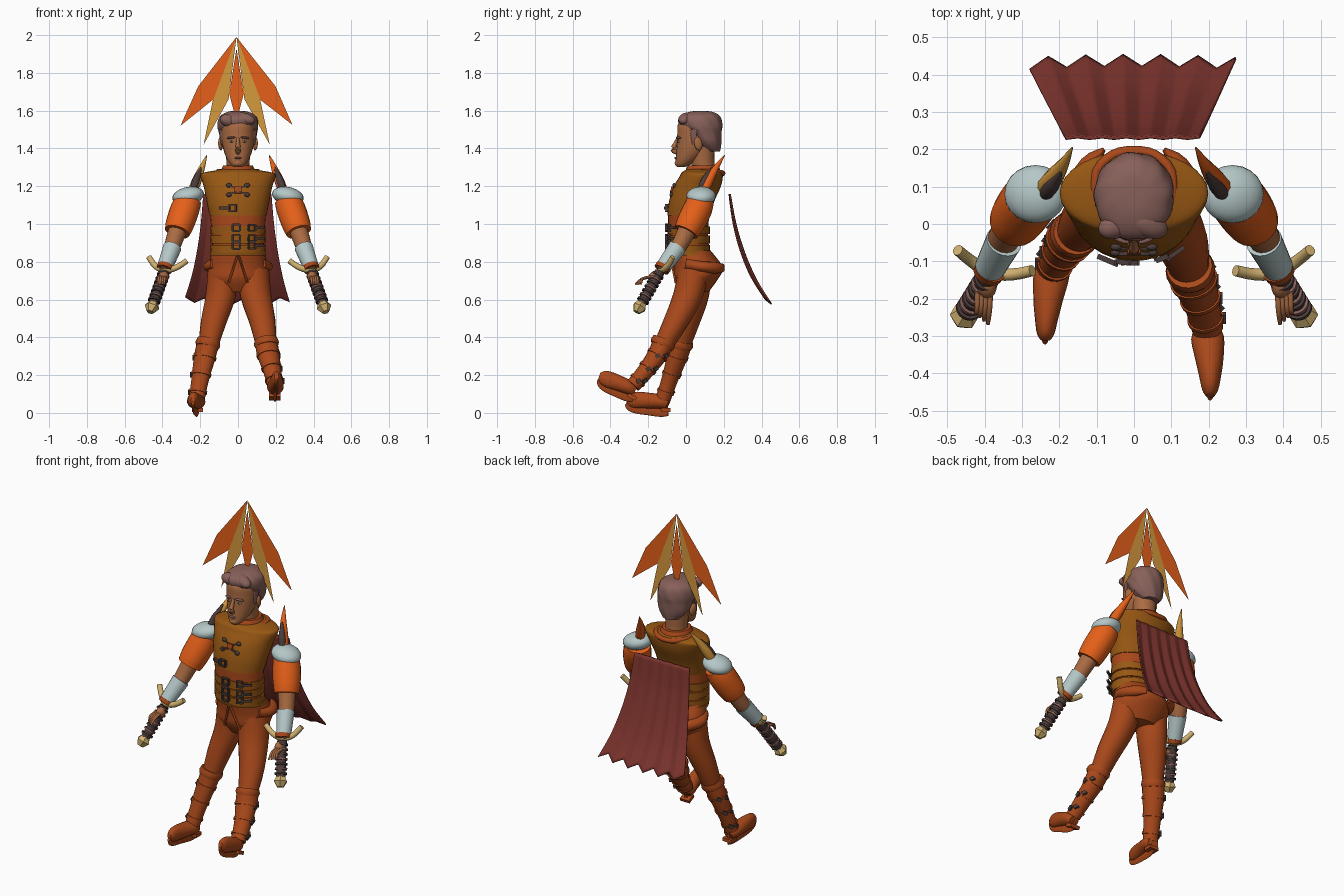
import bpy, bmesh, math
from mathutils import Vector, Matrix, Euler

if "Cube" in bpy.data.objects:
    bpy.data.objects.remove(bpy.data.objects["Cube"])


def material(name, hexcode):
    lin = [(int(hexcode[i:i + 2], 16) / 255) ** 2.2 for i in (0, 2, 4)] + [1]
    m = bpy.data.materials.new(name)
    m.use_nodes = True
    m.diffuse_color = lin
    m.node_tree.nodes["Principled BSDF"].inputs["Base Color"].default_value = lin
    return m


SKIN = material("skin", "A86A44")
HAIR = material("hair", "86605A")
VEST = material("vest_brown", "96581A")
RUST = material("rust_leather", "A84A20")
ORANGE = material("orange_cloth", "E4601F")
AMBER = material("amber_feather", "D4983F")
STEEL = material("pale_steel", "B4C6C6")
CAPE = material("cape_red", "7A3630")
BONE = material("pale_gold", "D0B070")
DARK = material("dark_trim", "4C3E3C")


def finish(name, bm, mat, smooth=True):
    bmesh.ops.recalc_face_normals(bm, faces=bm.faces)
    me = bpy.data.meshes.new(name)
    bm.to_mesh(me)
    bm.free()
    me.materials.append(mat)
    ob = bpy.data.objects.new(name, me)
    bpy.context.collection.objects.link(ob)
    if smooth:
        bpy.ops.object.select_all(action="DESELECT")
        ob.select_set(True)
        bpy.context.view_layer.objects.active = ob
        bpy.ops.object.shade_smooth_by_angle(angle=math.radians(45))
    return ob


def spline(pts, steps):
    """Catmull-Rom through points of any dimension."""
    v = [Vector(p) for p in pts]
    out = []
    for i in range(len(v) - 1):
        a, b, c, d = v[max(i - 1, 0)], v[i], v[i + 1], v[min(i + 2, len(v) - 1)]
        for s in range(steps):
            t = s / steps
            out.append(0.5 * (2 * b + (c - a) * t + (2 * a - 5 * b + 4 * c - d) * t * t
                              + (3 * b - a - 3 * c + d) * t ** 3))
    return out + [v[-1]]


def loft(name, mat, pts, sides=20, steps=3, level=False, up="X", ripple=0, waves=9):
    """Rings of (x, y, z, rx, ry) joined into a closed skin."""
    pts = spline([p if len(p) == 5 else (*p, p[3]) for p in pts], steps)
    bm = bmesh.new()
    rings = []
    for i, p in enumerate(pts):
        tangent = pts[min(i + 1, len(pts) - 1)].xyz - pts[max(i - 1, 0)].xyz
        rot = Matrix.Identity(3) if level else tangent.to_track_quat("Z", up).to_matrix()
        ring = []
        for k in range(sides):
            a = math.tau * k / sides
            f = 1 + ripple * math.sin(waves * a + i * 0.5)
            off = Vector((p[3] * f * math.cos(a), p[4] * f * math.sin(a), 0))
            ring.append(bm.verts.new(p.xyz + rot @ off))
        rings.append(ring)
    for r, q in zip(rings, rings[1:]):
        for k in range(sides):
            n = (k + 1) % sides
            bm.faces.new((r[k], r[n], q[n], q[k]))
    bm.faces.new(rings[0])
    bm.faces.new(rings[-1])
    return finish(name, bm, mat)


def stack(name, mat, rows, **kw):
    """Level loft on the centre line from rows of (z, y, rx, ry)."""
    return loft(name, mat, [(0, y, z, rx, ry) for z, y, rx, ry in rows], level=True, **kw)


def ball(name, mat, loc, size, rot=(0, 0, 0)):
    bm = bmesh.new()
    m = Matrix.LocRotScale(Vector(loc), Euler(rot), Vector(size))
    bmesh.ops.create_uvsphere(bm, u_segments=20, v_segments=12, radius=1, matrix=m)
    return finish(name, bm, mat)


def box(name, mat, loc, size, rot=(0, 0, 0)):
    bm = bmesh.new()
    bmesh.ops.create_cube(bm, size=1, matrix=Matrix.LocRotScale(Vector(loc), Euler(rot), Vector(size)))
    return finish(name, bm, mat, False)


# Torso: hips, wrapped waist, vest and collar
stack("hips", RUST, [(.64, .05, .10, .07), (.71, .055, .16, .115), (.77, .065, .158, .13),
                     (.86, .025, .138, .105)], sides=28)
stack("waist_wrap", RUST, [(.84, .02, .136, .106), (.95, .012, .14, .105), (1.07, .015, .15, .11)], sides=28)
stack("vest", VEST, [(1.045, .015, .151, .114), (1.12, .03, .166, .12), (1.2, .06, .182, .125),
                     (1.25, .08, .198, .115), (1.27, .085, .19, .11), (1.282, .09, .13, .1),
                     (1.29, .09, .09, .085)], sides=32)
stack("collar", RUST, [(1.265, .09, .098, .098), (1.295, .09, .086, .088), (1.31, .09, .078, .08)])
loft("collar_roll", RUST, [(-.105, .06, 1.275, .011), (-.1, .14, 1.28, .013), (-.055, .185, 1.272, .014),
                           (0, .195, 1.268, .014), (.055, .185, 1.272, .014), (.1, .14, 1.28, .013),
                           (.105, .06, 1.275, .011)], up="Y", sides=10)
for z in (.868, .918, .968):
    stack("waist_strap", VEST, [(z - .02, .014, .145, .112), (z + .02, .014, .147, .113)], sides=28, steps=1)
stack("vest_hem", VEST, [(.832, .024, .148, .113), (.85, .02, .147, .113)], sides=28, steps=1)


def front_y(x, z):
    return (.012 if z < 1.1 else .04) - .116 * math.sqrt(1 - (x / .17) ** 2)


def buckle(x, z, w, h):
    y = front_y(x, z)
    turn = (0, 0, x * 5)
    for s in (-1, 1):
        box("buckle_side", DARK, (x + s * w / 2, y, z), (.01, .014, h), turn)
        box("buckle_bar", DARK, (x, y, z + s * h / 2), (w, .014, .009), turn)


# Buckles down the front and frog fastenings on the chest
for z in (.885, .925, .98):
    buckle(-.01, z, .04, .035)
    buckle(.075, z, .035, .03)
    box("strap_tongue", DARK, (.115, front_y(.115, z) - .002, z), (.05, .012, .012), (0, 0, .6))
buckle(-.03, 1.085, .035, .035)
box("chest_strap", DARK, (-.07, front_y(-.07, 1.085) - .004, 1.085), (.06, .014, .014), (0, 0, -.4))
for z in (1.155, 1.205):
    for s in (-1, 1):
        y = front_y(.04, z) - .004 + (z - 1.155) * .3
        ball("frog_knot", DARK, (s * .048, y, z), (.015, .01, .012))
        box("frog_cord", DARK, (s * .025, y - .002, z + (1.18 - z) * .4), (.04, .012, .009), (0, s * (z - 1.18) * -14, 0))
box("chest_clasp", RUST, (0, -.075, 1.18), (.035, .012, .035), (-.2, 0, 0))

# Head, face and hair
loft("neck", SKIN, [(0, .10, 1.22, .066), (0, .09, 1.3, .06), (0, .085, 1.41, .068)])
stack("head", SKIN, [(1.302, -.026, .022, .02), (1.318, -.012, .042, .043), (1.36, .018, .066, .071),
                     (1.42, .043, .083, .092), (1.48, .05, .089, .096), (1.53, .05, .086, .092),
                     (1.57, .06, .06, .06)], sides=24)
stack("hair", HAIR, [(1.385, .14, .05, .04), (1.43, .115, .088, .072), (1.485, .095, .101, .094),
                     (1.515, .08, .107, .112), (1.555, .072, .103, .114), (1.58, .075, .085, .094),
                     (1.595, .08, .05, .055), (1.598, .08, .02, .02)], sides=54, ripple=.02)
ball("hair_sweep", HAIR, (-.045, -.002, 1.545), (.055, .036, .034), (0, .3, .4))
ball("hair_sweep", HAIR, (.035, .0, 1.558), (.06, .036, .03), (0, .25, -.4))
loft("nose", SKIN, [(0, -.042, 1.455, .008), (0, -.056, 1.425, .011), (0, -.068, 1.395, .015),
                    (0, -.05, 1.378, .012)], sides=12)
ball("lips", HAIR, (0, -.05, 1.35), (.02, .012, .006))
ball("chin", SKIN, (0, -.036, 1.322), (.028, .024, .02))
for s in (-1, 1):
    ball("ear", SKIN, (s * .092, .065, 1.425), (.012, .022, .036), (.2, 0, s * .3))
    ball("eye", STEEL, (s * .034, -.038, 1.436), (.013, .007, .005), (0, 0, s * .35))
    ball("iris", DARK, (s * .034, -.042, 1.436), (.005, .004, .005))
    ball("eyebrow", HAIR, (s * .037, -.04, 1.457), (.026, .009, .006), (0, s * .1, s * .4))
    loft("sideburn", HAIR, [(s * .09, .04, 1.5, .01, .022), (s * .084, .042, 1.42, .006, .01)], sides=10)

# Crest: five flat kite feathers fanning down from one apex
feathers = [(ORANGE, 1.99, (-.21, 1.73), (-.305, 1.52), (-.13, 1.66)),
            (AMBER, 1.99, (-.13, 1.67), (-.182, 1.42), (-.05, 1.66)),
            (ORANGE, 1.93, (-.046, 1.69), (-.008, 1.54), (.03, 1.69)),
            (AMBER, 1.99, (.034, 1.66), (.168, 1.42), (.115, 1.67)),
            (ORANGE, 1.99, (.115, 1.66), (.288, 1.525), (.198, 1.73))]
for mat, apex, *corners in feathers:
    bm = bmesh.new()
    bm.faces.new([bm.verts.new((x, .1, z)) for x, z in [(-.008, apex)] + corners])
    finish("crest_feather", bm, mat, False)

# Cape: a flaring sheet with folds that deepen toward the hem
profile = spline([(.235, 1.16), (.262, 1.0), (.305, .85), (.365, .71), (.44, .59)], 5)
bm = bmesh.new()
cols = 66
grid = []
for i, p in enumerate(profile):
    t = i / (len(profile) - 1)
    row = []
    for c in range(cols + 1):
        u = 2 * c / cols - 1
        fold = (abs((u * 2.75 + .25) % 1 - .5) * 4 - 1) * (.002 + .014 * t)
        x = u * (.18 + .096 * (p[0] - .235) / .205) - .004
        row.append(bm.verts.new((x, p[0] + fold - .008 * u * u * t, p[1] - fold * .8 * t + .012 * u * u * t)))
    grid.append(row)
for a, b in zip(grid, grid[1:]):
    for c in range(cols):
        bm.faces.new((a[c], a[c + 1], b[c + 1], b[c]))
cape = finish("cape", bm, CAPE)
cape.modifiers.new("thickness", "SOLIDIFY").thickness = .008

# Arms, pauldrons and sword hilts, mirrored
for s in (-1, 1):
    def side(pts):
        return [(s * p[0], *p[1:]) for p in pts]

    ball("pauldron", STEEL, (s * .264, .08, 1.148), (.085, .078, .048), (0, s * .2, 0))
    loft("sleeve", ORANGE, side([(.262, .08, 1.13, .07), (.28, .062, 1.08, .077), (.308, .022, 1.0, .075),
                                 (.322, .0, .958, .067)]))
    loft("forearm", SKIN, side([(.315, .012, .98, .05), (.352, -.045, .87, .042), (.388, -.135, .755, .03)]))
    loft("wrist_guard", STEEL, side([(.348, -.045, .876, .049), (.386, -.118, .775, .041)]), steps=1)
    loft("wrist_cord", RUST, side([(.383, -.118, .776, .044), (.39, -.13, .758, .042)]), steps=1)
    ball("hand", SKIN, (s * .393, -.165, .722), (.026, .036, .028), (.4, 0, 0))
    for k in range(4):
        x = .385 + .011 * k
        loft("finger", SKIN, side([(x, -.18, .72, .008), (x + .003, -.23, .71, .008),
                                   (x + .006, -.268 + k * .01, .68, .005)]), sides=8)
    # Hilt: grip with wound rings, pommel and curved guard
    top, end = Vector((s * .39, -.14, .745)), Vector((s * .45, -.238, .575))
    loft("grip", DARK, [(*top, .027), (*end, .025)], steps=1)
    for k in range(7):
        a, b = top.lerp(end, .08 + k * .13), top.lerp(end, .13 + k * .13)
        loft("grip_ring", HAIR if k % 2 else DARK, [(*a, .034), (*b, .034)], steps=1)
    way = (end - top).normalized()
    loft("pommel", BONE, [(*(end + way * d), r) for d, r in ((-.012, .024), (.018, .04), (.05, .02))],
         sides=6, steps=1)
    loft("guard", BONE, side([(.272, -.125, .805, .015), (.325, -.135, .77, .016), (.385, -.13, .757, .018),
                              (.435, -.1, .775, .016), (.472, -.07, .825, .015)]), up="Y", sides=12)
    # Shoulder spike with a dark inner face
    loft("shoulder_spike", AMBER if s < 0 else ORANGE,
         side([(.25, .085, 1.15, .02), (.222, .115, 1.22, .027), (.19, .16, 1.3, .016), (.165, .205, 1.365, .002)]),
         sides=10)
    loft("spike_inset", DARK, side([(.244, .072, 1.17, .014), (.222, .1, 1.23, .021), (.196, .138, 1.3, .004)]), sides=10)

    # Hip flap and front coat seam
    loft("hip_flap", RUST, side([(.135, .0, .79, .025, .012), (.15, .08, .775, .028, .035),
                                 (.12, .16, .768, .03, .026), (.08, .2, .768, .02, .006)]), sides=14)
    loft("coat_seam", RUST, side([(.004, -.082, .83, .006), (.05, -.055, .69, .006)]), sides=8, steps=1)

# Legs striding: the left is forward with its toes raised
legs = {
    "right": ([(-.078, .05, .75, .08, .09), (-.092, .04, .62, .076, .084), (-.13, .005, .48, .064, .07),
               (-.158, -.03, .35, .05, .052)],
              [(-.155, -.022, .385, .058, .06), (-.175, -.045, .3, .052, .06), (-.2, -.085, .18, .043, .048),
               (-.218, -.122, .07, .04, .042)],
              [(-.214, -.095, .045, .032, .032), (-.22, -.13, .058, .038, .048), (-.23, -.2, .065, .042, .04),
               (-.235, -.26, .068, .044, .03), (-.237, -.295, .068, .036, .023), (-.238, -.312, .068, .018, .012)]),
    "left": ([(.078, .04, .75, .08, .09), (.095, .01, .62, .076, .084), (.13, -.055, .48, .064, .07),
              (.15, -.125, .35, .05, .052)],
             [(.148, -.115, .385, .058, .06), (.16, -.15, .31, .052, .06), (.182, -.215, .22, .044, .048),
              (.197, -.28, .145, .04, .042)],
             [(.194, -.275, .115, .03, .03), (.197, -.305, .135, .038, .044), (.202, -.36, .158, .042, .038),
              (.204, -.41, .176, .044, .029), (.204, -.442, .188, .036, .022), (.204, -.46, .194, .018, .012)]),
}
for label, (thigh, shin, foot) in legs.items():
    s = 1 if label == "left" else -1
    loft(label + "_trouser", RUST, thigh)
    loft(label + "_boot_shaft", RUST, shin)
    loft(label + "_boot_foot", RUST, foot)
    loft(label + "_sole", RUST, [(x, y, z - ry * .8, rx * 1.08, .008) for x, y, z, rx, ry in foot])
    heel = Vector(foot[0]).xyz + Vector((0, -.012, -.03))
    box(label + "_heel", RUST, heel, (.06, .05, .02), (0 if s < 0 else -.45, 0, 0))
    a, b = Vector(shin[0]), Vector(shin[1])
    loft(label + "_boot_cuff", RUST, [(*a.lerp(b, t).xyz, r) for t, r in ((0, .062), (.25, .067), (.45, .06))], steps=1)
    # Boot straps with outer buckles
    path = spline(shin, 4)
    for i in (4, 7, 10):
        p, q = path[i], path[i].lerp(path[i + 1], .45)
        loft(label + "_boot_strap", RUST, [(*v.xyz, v[3] + .005, v[4] + .005) for v in (p, q)], steps=1)
        for turn in (0, .7):
            off = Vector((s * math.cos(turn) * (p[3] + .006), math.sin(turn) * (p[4] + .006), -.008))
            box(label + "_boot_buckle", DARK, p.xyz + off, (.016, .026, .02), (.5, 0, s * turn))
